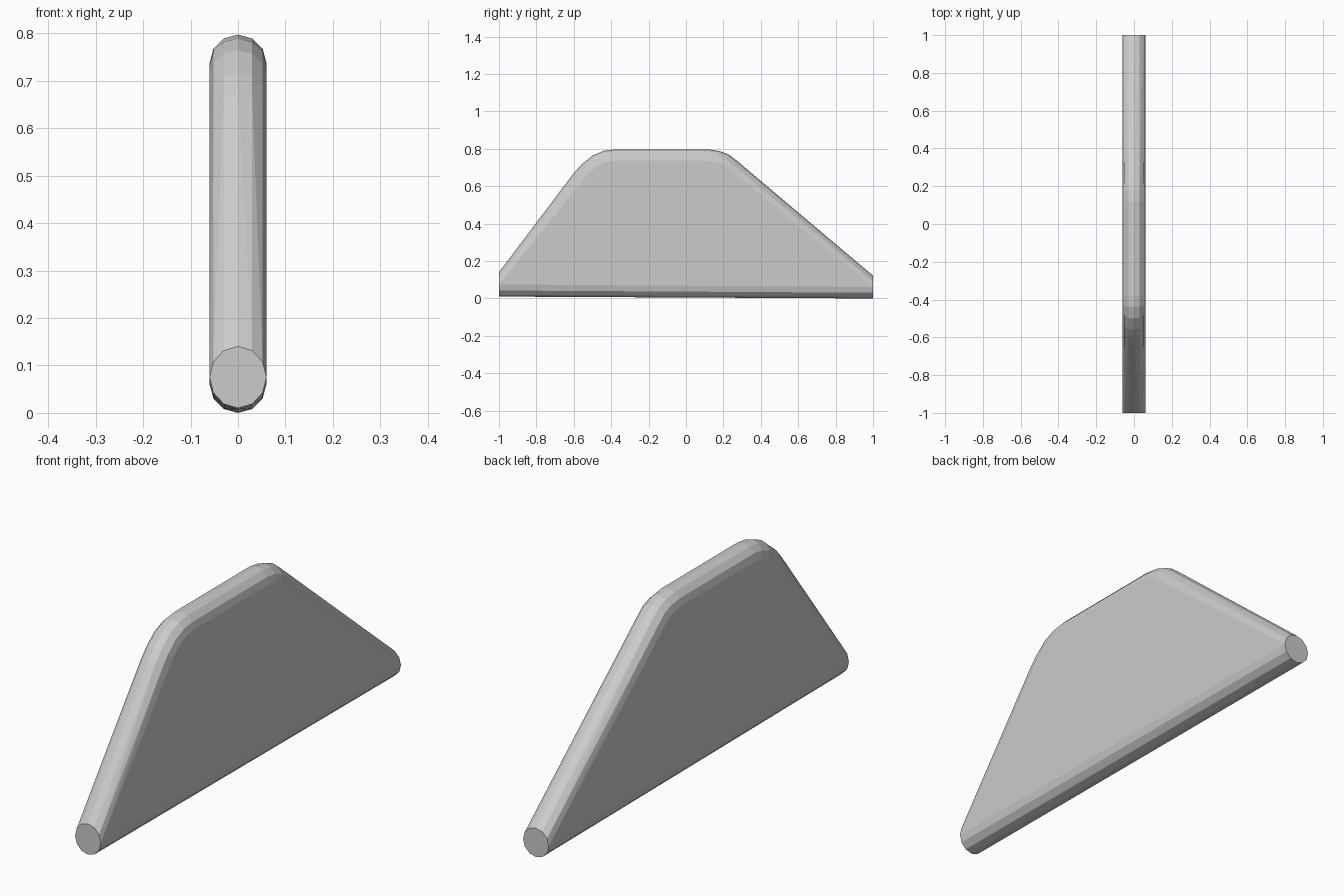
import bpy, bmesh
from math import sin, cos, pi, radians
from mathutils import Vector

if "Cube" in bpy.data.objects:
    bpy.data.objects.remove(bpy.data.objects["Cube"])

R, SIDES = 0.06, 12
bm = bmesh.new()


def ring(y, z, tilt, height=R):
    """Ring of points in the plane spanned by x and the tilted up direction."""
    up = Vector((0, -sin(radians(tilt)), cos(radians(tilt))))
    for i in range(SIDES):
        a = 2 * pi * i / SIDES
        p = Vector((0, y, z)) + up * height * sin(a)
        p.x = R * cos(a)
        bm.verts.new(p)


# flat upright end sections
ring(-1, 0.075, 0, 0.065)
ring(1, 0.061, 0, 0.061)

# rounded shoulders: outer silhouette point (y, z) and outward tilt
for y, z, tilt in [(-0.60, 0.67, 50), (-0.56, 0.715, 43), (-0.50, 0.764, 31),
                   (-0.44, 0.789, 15), (-0.38, 0.797, 0),
                   (0.12, 0.797, 0), (0.18, 0.788, -14), (0.23, 0.769, -27),
                   (0.27, 0.738, -40)]:
    t = radians(tilt)
    ring(y + R * sin(t), z - R * cos(t), tilt)

# solid plate: skin wrapped around all sections
hull = bmesh.ops.convex_hull(bm, input=bm.verts)
junk = {g for g in hull["geom_interior"] + hull["geom_unused"]
        if isinstance(g, bmesh.types.BMVert)}
bmesh.ops.delete(bm, geom=list(junk), context='VERTS')
bmesh.ops.dissolve_limit(bm, angle_limit=radians(1), verts=bm.verts, edges=bm.edges)
bmesh.ops.recalc_face_normals(bm, faces=bm.faces)

mesh = bpy.data.meshes.new("rounded_plate")
bm.to_mesh(mesh)
bm.free()
plate = bpy.data.objects.new("rounded_plate", mesh)
bpy.context.collection.objects.link(plate)
